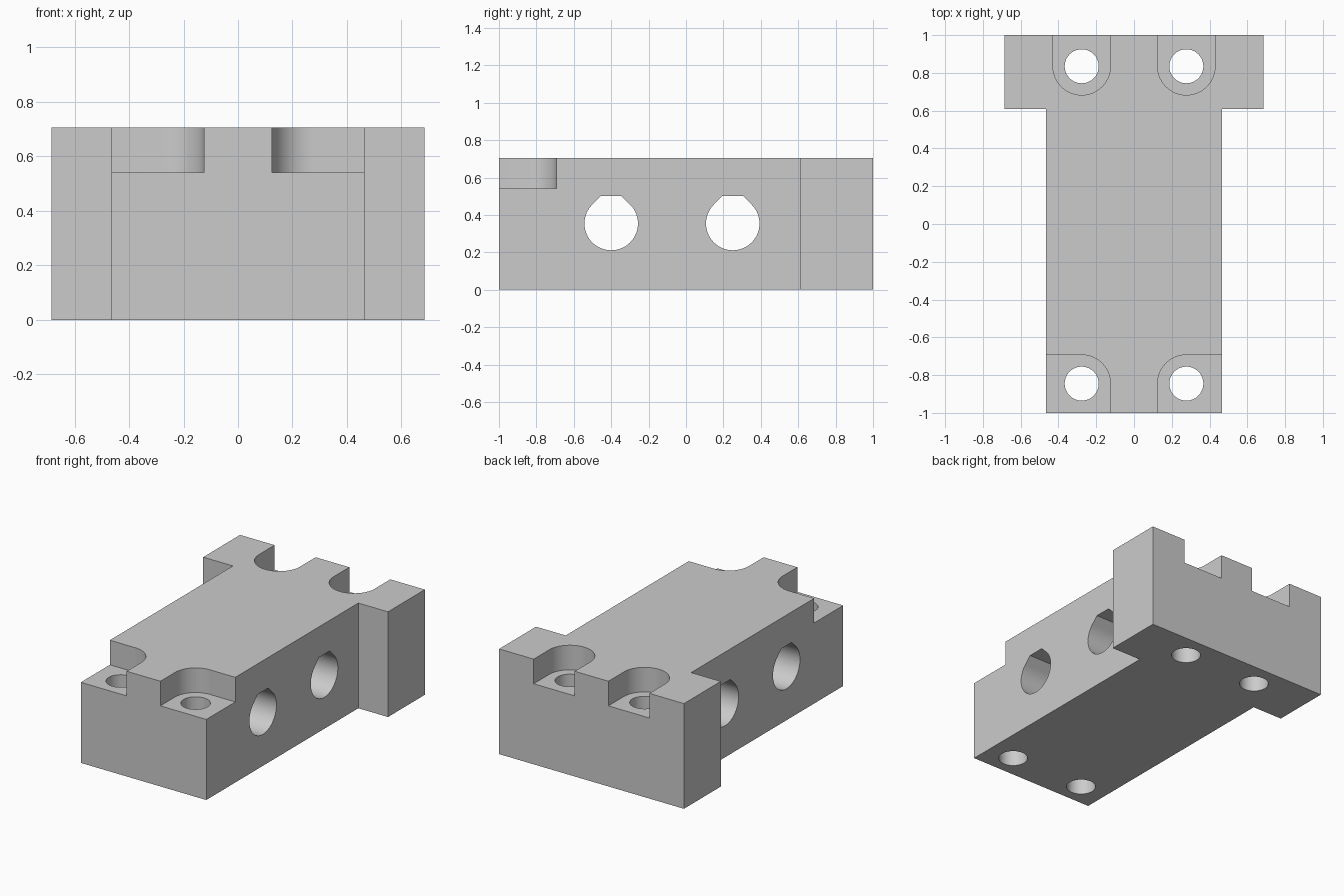
import bpy
import bmesh
from math import cos, sin, radians

default = bpy.data.objects.get("Cube")
if default:
    bpy.data.objects.remove(default, do_unlink=True)

WIDTH, FLANGE, HEIGHT = 0.465, 0.685, 0.705   # half widths and full height
BOLT_X, POCKET_R, BOLT_R = 0.277, 0.152, 0.09
FRONT_Y, BACK_Y, POCKET_Z = -0.845, 0.835, 0.54
OUT = 1.2                                     # cutters reach past the block

grey = bpy.data.materials.new("plain grey")
grey.use_nodes = True
colour = (0.6, 0.6, 0.6, 1)
grey.diffuse_color = colour
grey.node_tree.nodes["Principled BSDF"].inputs["Base Color"].default_value = colour


def arc(cx, cy, r, start, end, steps):
    angles = [radians(start + (end - start) * i / steps) for i in range(steps + 1)]
    return [(cx + r * cos(a), cy + r * sin(a)) for a in angles]


def prism(name, outline, low, high, along_x=False):
    """Extrude a flat outline along z, or along x for a (y, z) outline."""
    bm = bmesh.new()
    place = (lambda p: (low, *p)) if along_x else (lambda p: (*p, low))
    face = bm.faces.new([bm.verts.new(place(p)) for p in outline])
    new = bmesh.ops.extrude_face_region(bm, geom=[face])["geom"]
    depth = high - low
    bmesh.ops.translate(bm, verts=[g for g in new if isinstance(g, bmesh.types.BMVert)],
                        vec=(depth, 0, 0) if along_x else (0, 0, depth))
    bmesh.ops.recalc_face_normals(bm, faces=bm.faces[:])
    mesh = bpy.data.meshes.new(name)
    bm.to_mesh(mesh)
    bm.free()
    mesh.materials.append(grey)
    obj = bpy.data.objects.new(name, mesh)
    bpy.context.collection.objects.link(obj)
    return obj


# T-shaped block with the wide flange at the back
half = [(WIDTH, -1), (WIDTH, 0.61), (FLANGE, 0.61), (FLANGE, 1)]
block = prism("mounting_block", half + [(-x, y) for x, y in reversed(half)], 0, HEIGHT)

cutters = []
for side in (1, -1):
    # Front pockets open to the front and the side, back pockets to the back
    front = [(BOLT_X - POCKET_R, -OUT)]
    front += arc(BOLT_X, FRONT_Y, POCKET_R, 180, 90, 24)
    front += [(OUT, FRONT_Y + POCKET_R), (OUT, -OUT)]
    back = arc(BOLT_X, BACK_Y, POCKET_R, 180, 360, 48)
    back += [(BOLT_X + POCKET_R, OUT), (BOLT_X - POCKET_R, OUT)]
    for name, outline in (("front_pocket", front), ("back_pocket", back)):
        cutters.append(prism(name + "_cutter", [(side * x, y) for x, y in outline],
                             POCKET_Z, OUT))
    # Vertical bolt holes
    for y in (FRONT_Y, BACK_Y):
        circle = arc(side * BOLT_X, y, BOLT_R, 0, 360, 64)[:-1]
        cutters.append(prism("bolt_hole_cutter", circle, -OUT, OUT))

# Cross holes: round below, 45 degree shoulders and a flat roof above
BORE_R, BORE_Z, ROOF_Z = 0.143, 0.354, 0.5
for y in (-0.4, 0.25):
    flat = BORE_R * 2 ** 0.5 - (ROOF_Z - BORE_Z)
    outline = arc(y, BORE_Z, BORE_R, 135, 405, 54)
    outline += [(y + flat, ROOF_Z), (y - flat, ROOF_Z)]
    cutters.append(prism("cross_hole_cutter", outline, -OUT, OUT, along_x=True))

# Apply every cut, then drop the cutters
bpy.ops.object.select_all(action="DESELECT")
bpy.context.view_layer.objects.active = block
block.select_set(True)
for cutter in cutters:
    cutter.hide_render = True
    cut = block.modifiers.new("cut", "BOOLEAN")
    cut.operation = "DIFFERENCE"
    cut.solver = "EXACT"
    cut.object = cutter
    bpy.ops.object.modifier_apply(modifier=cut.name)
    bpy.data.objects.remove(cutter, do_unlink=True)

bpy.ops.object.shade_smooth_by_angle(angle=radians(30))
